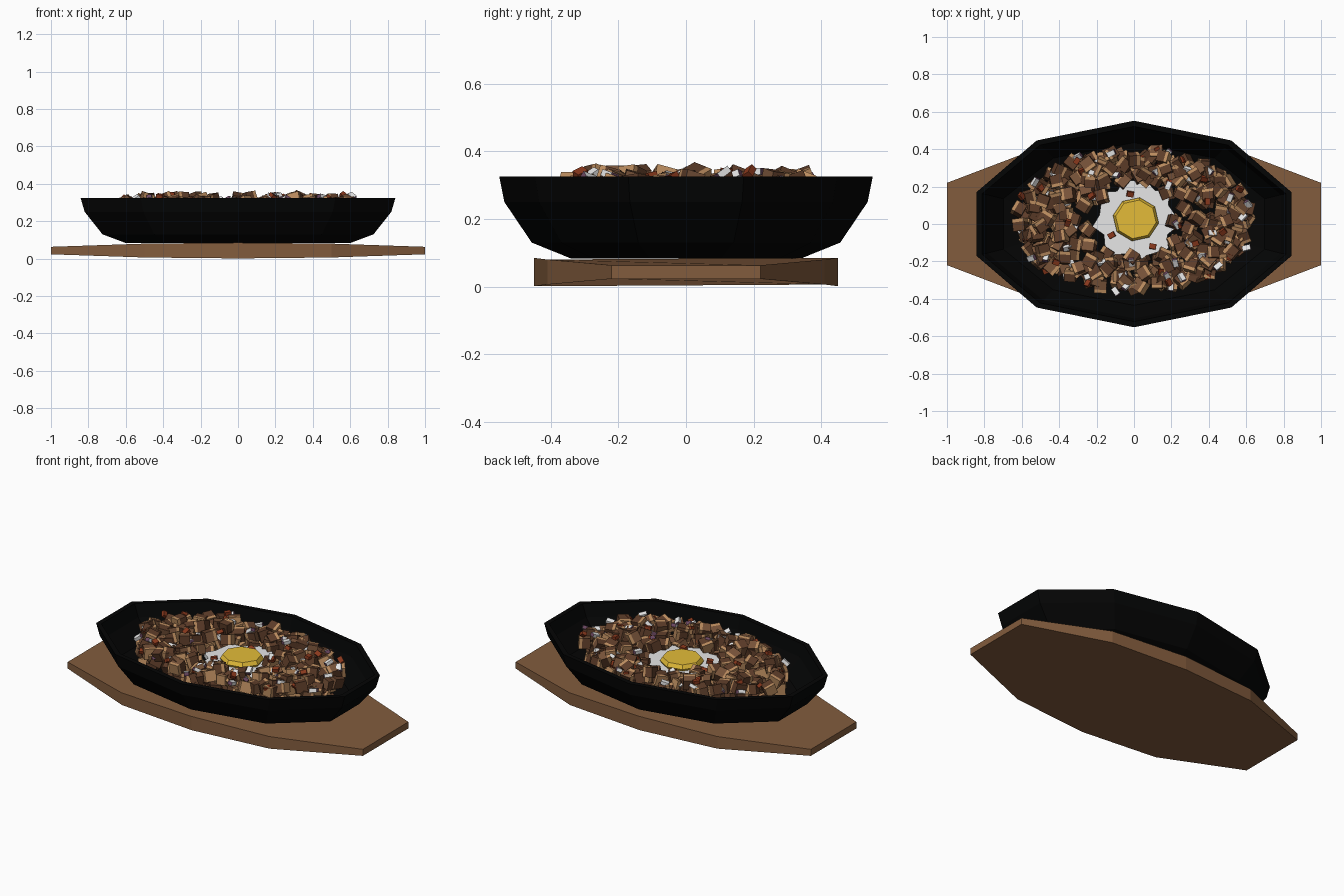
import bpy, bmesh, math, random
from mathutils import Matrix, Euler, Vector

random.seed(7)
cube = bpy.data.objects.get("Cube")
if cube:
    bpy.data.objects.remove(cube, do_unlink=True)


def material(name, r, g, b):
    m = bpy.data.materials.new(name)
    m.use_nodes = True
    m.diffuse_color = (r, g, b, 1)
    bsdf = m.node_tree.nodes["Principled BSDF"]
    bsdf.inputs["Base Color"].default_value = (r, g, b, 1)
    bsdf.inputs["Roughness"].default_value = 0.8
    return m


wood = material("wood", 0.225, 0.107, 0.047)
iron = material("cast iron", 0.0012, 0.0014, 0.0014)
crust = material("seared meat", 0.11, 0.046, 0.022)
meat = material("cooked meat", 0.19, 0.088, 0.042)
fat = material("crisp fat", 0.5, 0.265, 0.115)
white = material("egg white", 0.8, 0.8, 0.8)
yolk = material("egg yolk", 0.77, 0.5, 0.04)
onion = material("onion skin", 0.16, 0.07, 0.13)
pepper = material("red pepper", 0.25, 0.04, 0.012)


def finish(bm, name, *mats):
    bmesh.ops.recalc_face_normals(bm, faces=bm.faces)
    mesh = bpy.data.meshes.new(name)
    bm.to_mesh(mesh)
    bm.free()
    for m in mats:
        mesh.materials.append(m)
    ob = bpy.data.objects.new(name, mesh)
    bpy.context.collection.objects.link(ob)
    return ob


def loft(name, mat, rings):
    """Skin a stack of closed rings and cap both ends."""
    bm = bmesh.new()
    loops = [[bm.verts.new(p) for p in ring] for ring in rings]
    for low, high in zip(loops, loops[1:]):
        for i in range(len(low)):
            j = (i + 1) % len(low)
            bm.faces.new((low[i], low[j], high[j], high[i]))
    bm.faces.new(loops[0][::-1])
    bm.faces.new(loops[-1])
    return finish(bm, name, mat)


def oval(n, rx, ry, z, cx=0, cy=0, turn=math.pi / 2, wobble=0):
    ring = []
    for i in range(n):
        a = turn + i * math.tau / n
        k = 1 + wobble * math.sin(i * 2.4)
        ring.append((cx + rx * k * math.cos(a), cy + ry * k * math.sin(a), z))
    return ring


# Serving board: thick in the middle, tapered to both ends
half = [(-1, 0.22, 0.02), (-0.5, 0.41, 0.037), (0, 0.45, 0.042),
        (0.5, 0.41, 0.037), (1, 0.22, 0.02)]
outline = [(x, -y, t) for x, y, t in half] + half[::-1]
loft("serving_board", wood, [[(x, y, 0.043 + s * t) for x, y, t in outline]
                             for s in (-1, 1)])

# Ten-sided pan: outside up, over the rim, down to the inner floor
pan = [(0.63, 0.34, 0.083), (0.762, 0.456, 0.13), (0.862, 0.537, 0.25),
       (0.885, 0.552, 0.325), (0.855, 0.522, 0.325), (0.825, 0.505, 0.25),
       (0.735, 0.435, 0.15), (0.62, 0.33, 0.125)]
loft("pan", iron, [oval(10, *p) for p in pan])

# Fried egg
loft("egg_white", white, [oval(22, 0.21, 0.21, z, 0.01, 0.02, wobble=0.12)
                          for z in (0.225, 0.25)])
loft("egg_yolk", yolk, [oval(8, r, r * 0.95, z, 0.01, 0.025, 1.4)
                        for r, z in ((0.115, 0.245), (0.124, 0.262), (0.11, 0.285))])


def add_block(bm, place, size, turn, indices, shift=0):
    """Add a box, slid along its own x, with a material slot per axis."""
    rot = Euler(turn).to_matrix().to_4x4()
    mat = (Matrix.Translation(place) @ rot @ Matrix.Translation((shift, 0, 0))
           @ Matrix.Diagonal((*size, 1)))
    made = bmesh.ops.create_cube(bm, size=1, matrix=mat)
    for f in {f for v in made["verts"] for f in v.link_faces}:
        f.normal_update()
        local = rot.to_3x3().transposed() @ f.normal
        axis = max(range(3), key=lambda k: abs(local[k]))
        f.material_index = indices[axis]


def ring_spot(i, n, inner, outer=1):
    """Spread points evenly over an oval ring."""
    t = math.sqrt(inner ** 2 + (outer ** 2 - inner ** 2) * (i + 0.5) / n)
    a = i * 2.39996 + random.uniform(-0.15, 0.15)
    rx, ry = 0.175 + 0.455 * t, 0.175 + 0.195 * t
    return t, rx * math.cos(a), 0.02 + ry * math.sin(a)


def tumble(amount):
    return (random.uniform(-amount, amount), random.uniform(-amount, amount),
            random.uniform(0, math.tau))


# Diced meat with a crisp fat layer: loose lower layer, fuller top layer
bm = bmesh.new()
for count, low, high, edge in ((125, 0.16, 0.22, 0.95), (178, 0.255, 0.322, 1)):
    for i in range(count):
        t, x, y = ring_spot(i, count, 0.06, edge)
        z = random.uniform(low, high) - 0.02 * (t < 0.25) - 0.015 * (t > 0.85)
        s = random.uniform(0.058, 0.068)
        turn, place = tumble(0.4), Vector((x, y, z))
        slots = random.choice(((0, 0, 0), (0, 1, 0), (1, 0, 0), (0, 0, 1)))
        add_block(bm, place, (s * 0.72, s, s * 0.95), turn, slots, -s * 0.14)
        add_block(bm, place, (s * 0.28, s, s * 0.95), turn, (2, 2, 2), s * 0.36)
finish(bm, "diced_meat", crust, meat, fat)

# Chopped onion and pepper scattered through the meat
for name, count, size, mats, slots in (
        ("chopped_onion", 50, (0.045, 0.028, 0.02), (white, onion), (1, 0, 0)),
        ("chopped_pepper", 34, (0.036, 0.028, 0.02), (pepper,), (0, 0, 0))):
    bm = bmesh.new()
    for i in range(count):
        t, x, y = ring_spot(i, count, 0.05, 1.08)
        z = random.uniform(0.27, 0.34)
        add_block(bm, Vector((x, y, z)), size, tumble(0.7), slots)
    if name == "chopped_pepper":
        for x, y in ((-0.12, -0.06), (0.1, -0.12), (-0.02, 0.16)):
            add_block(bm, Vector((x, y, 0.26)), size, tumble(0.3), slots)
    finish(bm, name, *mats)
